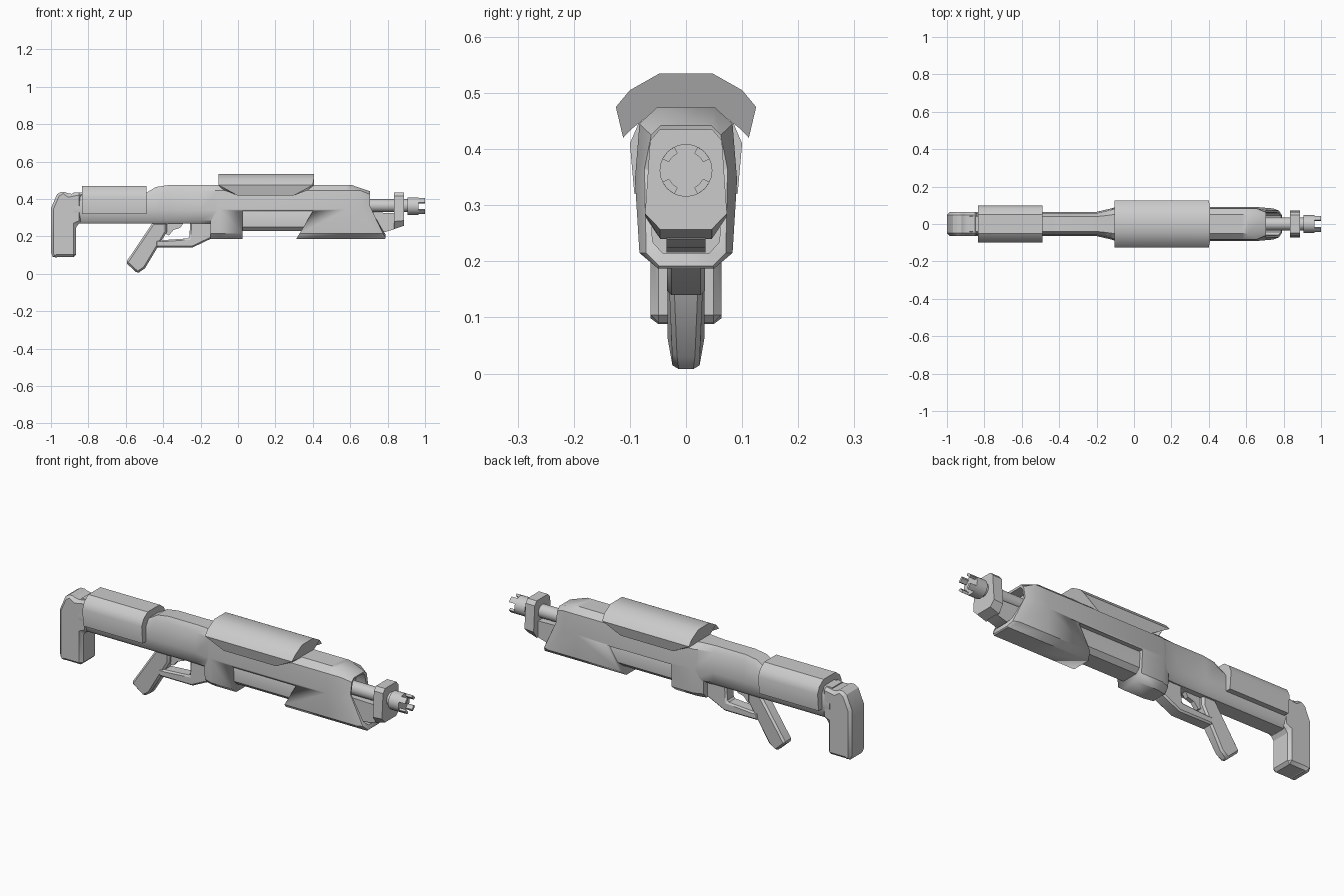
import bpy, bmesh, math
from mathutils import Matrix

if "Cube" in bpy.data.objects:
    bpy.data.objects.remove(bpy.data.objects["Cube"])


def finish(name, bm, bevel=0.0, angle=32):
    bmesh.ops.recalc_face_normals(bm, faces=bm.faces)
    me = bpy.data.meshes.new(name)
    bm.to_mesh(me)
    bm.free()
    ob = bpy.data.objects.new(name, me)
    bpy.context.collection.objects.link(ob)
    bpy.ops.object.select_all(action='DESELECT')
    ob.select_set(True)
    bpy.context.view_layer.objects.active = ob
    if bevel:
        m = ob.modifiers.new("Bevel", 'BEVEL')
        m.width, m.segments, m.limit_method = bevel, 1, 'ANGLE'
        m.angle_limit = math.radians(40)
        bpy.ops.object.modifier_apply(modifier=m.name)
    bpy.ops.object.shade_smooth_by_angle(angle=math.radians(angle))
    return ob


def ring(x, half):
    """Mirrored cross-section; x is one number or one per point."""
    xs = x if isinstance(x, (list, tuple)) else [x] * len(half)
    right = [(a, y, z) for a, (y, z) in zip(xs, half)]
    return right + [(a, -y, z) for a, y, z in reversed(right)]


def loft(name, rings, bevel=0.0):
    bm = bmesh.new()
    rows = [[bm.verts.new(p) for p in r] for r in rings]
    for a, b in zip(rows, rows[1:]):
        for i in range(len(a)):
            j = (i + 1) % len(a)
            bm.faces.new((a[i], a[j], b[j], b[i]))
    bm.faces.new(rows[0])
    bm.faces.new(rows[-1])
    return finish(name, bm, bevel)


def prism(name, pts, hw, bevel=0.0):
    """Side profile (x, z) extruded across y."""
    return loft(name, [[(x, s * hw, z) for x, z in pts] for s in (-1, 1)], bevel)


def tube(name, x0, x1, r, z, sides=24):
    circle = [(r * math.cos(2 * math.pi * i / sides), z + r * math.sin(2 * math.pi * i / sides))
              for i in range(sides)]
    return loft(name, [[(x, y, h) for y, h in circle] for x in (x0, x1)])


def cut(ob, cutter):
    m = ob.modifiers.new("Cut", 'BOOLEAN')
    m.operation, m.object, m.solver = 'DIFFERENCE', cutter, 'EXACT'
    bpy.ops.object.select_all(action='DESELECT')
    ob.select_set(True)
    bpy.context.view_layer.objects.active = ob
    bpy.ops.object.modifier_apply(modifier=m.name)
    bpy.data.objects.remove(cutter)


# rear tube and receiver
rear = [(.04, .435), (.058, .41), (.065, .34), (.055, .285), (.04, .268)]
mid = [(.04, .474), (.058, .445), (.065, .34), (.055, .285), (.04, .268)]
wide = [(.05, .474), (.08, .445), (.088, .34), (.08, .285), (.05, .268)]
rise = [(y, z - .01 if i < 2 else z) for i, (y, z) in enumerate(mid)]
loft("receiver", [ring(-.88, rear), ring(-.487, rear), ring(-.44, rise),
                  ring(-.375, mid), ring(-.2, mid), ring(-.1, wide)])

# front body with slanted nose and hollow front pocket
body = [(.052, .474), (.083, .445), (.091, .345), (.083, .215), (.05, .187)]
neck = [(.045, .474), (.066, .445), (.07, .345), (.064, .215), (.04, .187)]
rim = [(.045, .442), (.062, .425), (.074, .365), (.071, .215), (.048, .192)]
lip = [(.038, .432), (.052, .415), (.062, .36), (.06, .235), (.042, .215)]
rim_x = [.705, .705, .705, .775, .79]
front = loft("front_body", [
    ring(-.148, neck), ring(-.1, body), ring(.58, body),
    ring([.61, .655, .655, .745, .785], body),
    ring(rim_x, rim), ring([x - .003 for x in rim_x], lip), ring(.645, lip)])
cut(front, prism("window_cutter", [(.025, .335), (.4, .335), (.29, .15), (.025, .15)], .2))

# inner magazine tube seen in the side windows
mag = [(.06, .35), (.072, .325), (.068, .25), (.045, .228)]
loft("magazine_tube", [ring(.0, mag), ring(.43, mag)])

# top hand guard with tapered side flaps
guard = [(.047, .535), (.1, .505), (.125, .475), (.112, .42),
         (.098, .435), (.083, .447), (.05, .472)]
loft("top_guard", [
    ring([-.105, -.105, -.105, -.005, -.04, -.075, -.105], guard),
    ring([.405, .405, .4, .3, .335, .37, .405], guard)])

# stock sleeve
sleeve = [(.05, .47), (.085, .445), (.1, .41), (.092, .32),
          (.064, .32), (.064, .40), (.045, .43)]
loft("stock_sleeve", [ring(-.835, sleeve), ring(-.49, sleeve)])

# butt stock
prism("butt_stock", [(-1, .35), (-.968, .425), (-.935, .446), (-.905, .425), (-.835, .438),
                     (-.835, .275), (-.865, .262), (-.865, .09), (-.965, .09),
                     (-.98, .08), (-1, .1)], .063, .018)

# grip, narrowing towards the heel
grip = [(-.455, .275), (-.6, .06), (-.537, .002), (-.497, .03), (-.38, .225), (-.38, .275)]
hw = [.034, .034, .022, .026, .034, .034]
loft("grip", [[(x, s * w, z) for (x, z), w in zip(grip, hw)] for s in (-1, 1)], .01)

# trigger guard and trigger
prism("trigger_guard", [(-.44, .14), (-.245, .14), (-.14, .19), (-.14, .29), (-.255, .29),
                        (-.26, .19), (-.405, .18), (-.44, .18)], .034, .008)
prism("trigger", [(-.375, .28), (-.39, .215), (-.37, .205), (-.345, .235),
                  (-.31, .245), (-.285, .28)], .012)

# barrel, lower support and front sight block
tube("barrel", .6, .93, .034, .365)
block = [(.047, .435), (.064, .415), (.073, .28), (.046, .24)]
block_front = [(.047, .435), (.064, .415), (.073, .285), (.046, .257)]
loft("front_block", [ring(.835, block), ring(.888, block_front)])
prism("barrel_support", [(.64, .33), (.84, .325), (.84, .24), (.79, .225), (.64, .215)], .035)

# muzzle with four diagonal prongs
tube("muzzle", .905, .965, .047, .362)
bm = bmesh.new()
for k in range(4):
    rows = []
    for x in (.96, 1.0):
        arc = [(r, math.radians(45 + 90 * k + a)) for r, angs in
               ((.047, (-19, 0, 19)), (.034, (19, 0, -19))) for a in angs]
        rows.append([bm.verts.new((x, r * math.cos(t), .362 + r * math.sin(t))) for r, t in arc])
    a, b = rows
    for i in range(6):
        j = (i + 1) % 6
        bm.faces.new((a[i], a[j], b[j], b[i]))
    bm.faces.new(a)
    bm.faces.new(b)
finish("muzzle_prongs", bm)
